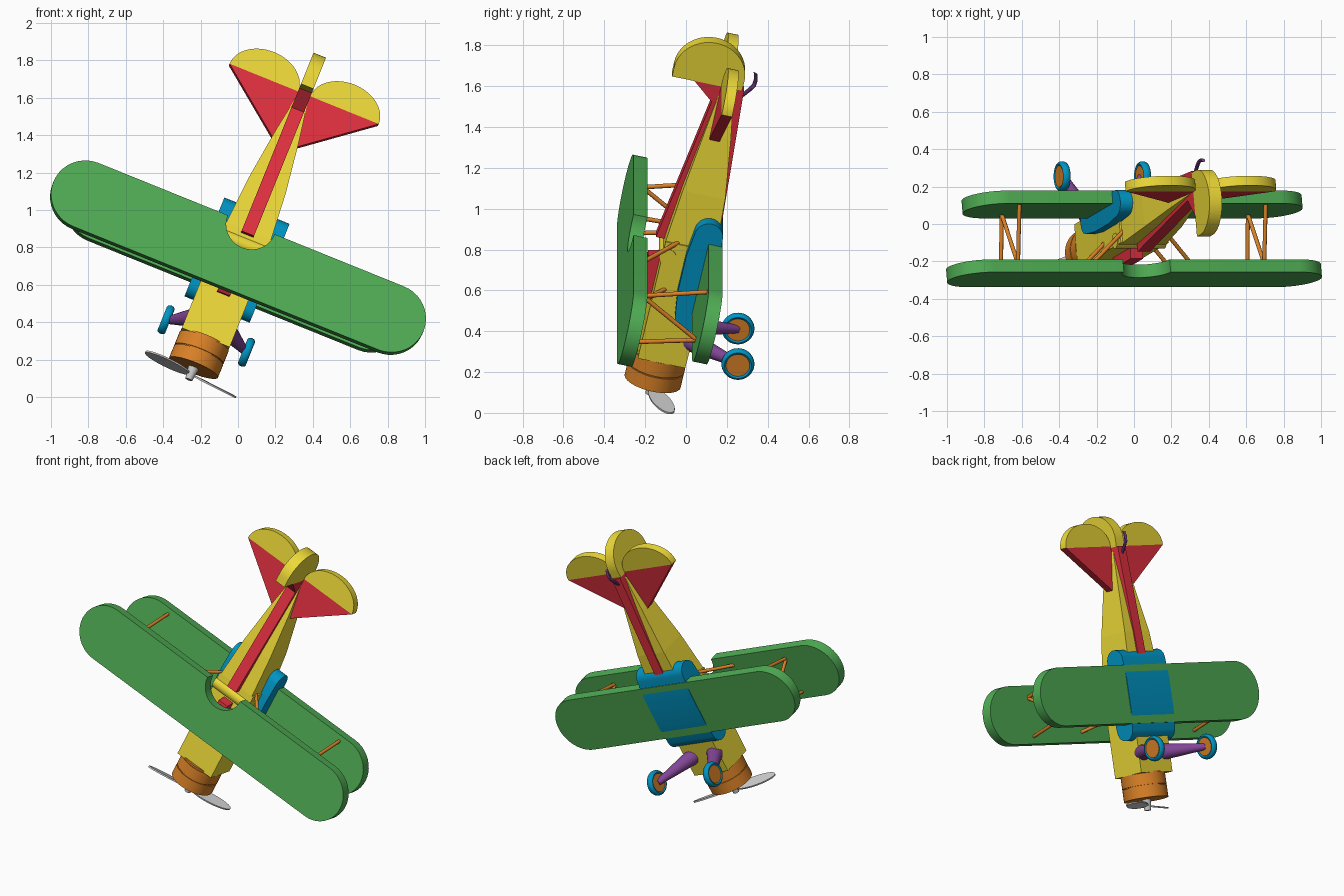
import bpy, bmesh
from math import sin, cos, pi, radians
from mathutils import Vector, Matrix

if "Cube" in bpy.data.objects:
    bpy.data.objects.remove(bpy.data.objects["Cube"])

# Local frame: X = span, Y = towards tail, Z = plane's up; the plane dives nose-down
ROLL, PITCH = radians(22), radians(12.5)
h = Vector((sin(ROLL), 0, cos(ROLL)))
s = Vector((cos(ROLL), 0, -sin(ROLL)))
t = h * cos(PITCH) + Vector((0, sin(PITCH), 0))
u = s.cross(t)
POSE = Matrix.Translation((0, 0, 0.745)) @ Matrix((s, t, u)).transposed().to_4x4()

COLORS = {"yellow": (0.85, 0.7, 0.04, 1), "red": (0.75, 0.03, 0.05, 1),
          "green": (0.08, 0.42, 0.09, 1), "blue": (0.0, 0.3, 0.55, 1),
          "orange": (0.7, 0.22, 0.02, 1), "purple": (0.22, 0.06, 0.3, 1)}
MATS = {}
for k, c in COLORS.items():
    MATS[k] = bpy.data.materials.new(k)
    MATS[k].diffuse_color = c


def finish(name, bm, color, smooth=True):
    bmesh.ops.recalc_face_normals(bm, faces=bm.faces)
    me = bpy.data.meshes.new(name)
    bm.to_mesh(me)
    bm.free()
    ob = bpy.data.objects.new(name, me)
    bpy.context.collection.objects.link(ob)
    ob.matrix_world = POSE
    if color:
        me.materials.append(MATS[color])
    if smooth:
        bpy.ops.object.select_all(action='DESELECT')
        ob.select_set(True)
        bpy.context.view_layer.objects.active = ob
        bpy.ops.object.shade_smooth_by_angle(angle=radians(35))
    return ob


def loft(name, rings, color, smooth=True):
    bm = bmesh.new()
    vs = [[bm.verts.new(p) for p in r] for r in rings]
    n = len(vs[0])
    for a, b in zip(vs, vs[1:]):
        for i in range(n):
            bm.faces.new((a[i], a[(i + 1) % n], b[(i + 1) % n], b[i]))
    bm.faces.new(vs[0])
    bm.faces.new(vs[-1])
    return finish(name, bm, color, smooth)


def side(name, pts, x0, x1, color):
    """(tail, up) profile extruded across the span"""
    return loft(name, [[(x, p[0], p[1]) for p in pts] for x in (x0, x1)], color)


def plan(name, pts, z0, z1, color):
    """(span, tail) outline extruded upwards"""
    return loft(name, [[(p[0], p[1], z) for p in pts] for z in (z0, z1)], color)


def rod(name, p, q, r0, r1, color, n=16):
    p, q = Vector(p), Vector(q)
    d = (q - p).normalized()
    e = d.orthogonal().normalized()
    f = d.cross(e)
    ang = [2 * pi * i / n for i in range(n)]
    return loft(name, [[c + (e * cos(a) + f * sin(a)) * r for a in ang]
                       for c, r in ((p, r0), (q, r1))], color)


def arc(cx, cy, rx, ry, a0, a1, n=20):
    return [(cx + rx * cos(radians(a0 + (a1 - a0) * i / n)),
             cy + ry * sin(radians(a0 + (a1 - a0) * i / n))) for i in range(n + 1)]


# Wings: upper one has a round notch in the trailing edge
tips_r = lambda A, y: arc(A, y, 0.187, 0.187, -90, 90)
tips_l = lambda A, y: arc(-A, y, 0.187, 0.187, 90, 270)
notch = arc(0, 0.13, 0.135, 0.135, 0, -180)
plan("upper_wing", tips_r(0.88, -0.057) + notch + tips_l(0.88, -0.057), 0.222, 0.292, "green")
plan("lower_wing", tips_r(0.78, -0.004) + tips_l(0.78, -0.004), -0.143, -0.073, "green")

# Blue wing-root fairing
fair = arc(0.22, -0.065, 0.07, 0.07, -80, 80, 14) + [(0.1, 0.02), (-0.1, 0.02)] \
    + arc(-0.22, -0.065, 0.07, 0.07, 100, 260, 14) + [(-0.1, -0.147), (0.1, -0.147)]
side("wing_root_fairing", fair, -0.188, 0.188, "blue")

# Fuselage: square front box tapering to a thin tail
stations = [(-0.5, 0.138, -0.107, 0.131), (0.13, 0.138, -0.12, 0.131), (0.13, 0.128, -0.12, 0.131),
            (0.4, 0.108, -0.108, 0.105), (0.7, 0.07, -0.07, 0.065), (0.95, 0.03, -0.03, 0.03)]
loft("fuselage", [[(-w, y, lo), (w, y, lo), (w, y, hi), (-w, y, hi)]
                  for y, w, lo, hi in stations], "yellow", False)
rod("cockpit_roll", (-0.142, 0.054, 0.104), (0.142, 0.054, 0.104), 0.042, 0.042, "yellow", 24)

# Red spine, forward hump, fin and keel
side("spine_and_fin", [(0.105, 0.08), (0.105, 0.174), (0.86, 0.062), (0.95, 0.168), (0.95, 0.0), (0.7, 0.0)],
     -0.036, 0.036, "red")
side("forward_hump", [(-0.245, 0.1), (-0.245, 0.155), (-0.2, 0.19), (0.0, 0.19), (0.02, 0.1)],
     -0.036, 0.036, "red")
side("keel", [(0.22, -0.09), (0.25, -0.125), (0.95, -0.08), (0.95, 0.0)], -0.034, 0.034, "red")

# Tail surfaces
plan("stabilizer", [(-0.05, 0.66), (0.05, 0.66), (0.43, 0.96), (-0.43, 0.96)], -0.018, 0.034, "red")
for m, n in ((-1, "left"), (1, "right")):
    plan(n + "_elevator", arc(m * 0.232, 0.96, 0.198, 0.15, 0, 180, 28), -0.018, 0.034, "yellow")
side("rudder", [(0.95, -0.07)] + arc(1.0, 0.105, 0.168, 0.176, -90, 90, 28) + [(0.95, 0.28)],
     -0.036, 0.036, "yellow")

# Tail skid
skid = [(0.9, -0.07), (0.945, -0.105), (0.975, -0.124), (1.01, -0.127), (1.04, -0.118)]
loft("tail_skid", [[(0.01 * cos(a), y + 0.003 * sin(a), z + 0.01 * sin(a))
                    for a in [2 * pi * i / 10 for i in range(10)]] for y, z in skid], "purple")

# Engine in two bands with a thin groove
rod("engine_core", (0, -0.49, 0.022), (0, -0.64, 0.022), 0.134, 0.134, "orange", 40)
rod("engine_rear_band", (0, -0.5, 0.022), (0, -0.574, 0.022), 0.141, 0.141, "orange", 40)
rod("engine_front_band", (0, -0.58, 0.022), (0, -0.655, 0.022), 0.141, 0.141, "orange", 40)

# Propeller with two pitched elliptical blades
rod("propeller_hub", (0, -0.65, 0.022), (0, -0.725, 0.022), 0.03, 0.02, None)
for m, n in ((-1, "left"), (1, "right")):
    along = Vector((m * cos(radians(21)), 0, -m * sin(radians(21))))
    nrm = Vector((sin(radians(21)), 0, cos(radians(21))))
    chord = nrm * cos(radians(15)) - Vector((0, m * sin(radians(15)), 0))
    thick = along.cross(chord) * 0.005
    mid = Vector((0, -0.695, 0.022)) + along * 0.15
    oval = [mid + along * x + chord * y for x, y in arc(0, 0, 0.14, 0.045, 0, 345, 23)]
    loft(n + "_propeller_blade", [[p + thick * k for p in oval] for k in (-1, 1)], None)

for m, n in ((-1, "left"), (1, "right")):
    # Landing gear
    rod(n + "_gear_leg", (m * 0.08, -0.37, -0.07), (m * 0.225, -0.386, -0.345), 0.055, 0.02, "purple", 24)
    bm = bmesh.new()
    ring = [(r, x) for r, x in arc(0.067, 0, 0.014, 0.022, 0, 330, 11)]
    vs = [[bm.verts.new((m * 0.232 + x, -0.386 + r * cos(a), -0.346 + r * sin(a))) for r, x in ring]
          for a in [2 * pi * i / 40 for i in range(40)]]
    for i in range(40):
        for j in range(12):
            k, l = (i + 1) % 40, (j + 1) % 12
            bm.faces.new((vs[i][j], vs[i][l], vs[k][l], vs[k][j]))
    finish(n + "_tire", bm, "blue")
    rod(n + "_wheel_disc", (m * 0.214, -0.386, -0.346), (m * 0.25, -0.386, -0.346), 0.058, 0.058, "orange", 32)
    # N-shaped wing struts and cabane struts
    x = m * 0.71
    for part, p, q in (
            ("rear_strut", (x, 0.053, 0.23), (x, 0.143, -0.08)),
            ("diagonal_strut", (x, 0.053, 0.23), (x, -0.117, -0.08)),
            ("front_strut", (x, -0.197, 0.23), (x, -0.117, -0.08)),
            ("rear_cabane", (m * 0.285, 0.06, 0.23), (m * 0.09, 0.145, 0.04)),
            ("front_cabane", (m * 0.285, -0.18, 0.23), (m * 0.09, -0.1, 0.04))):
        rod(n + "_" + part, p, q, 0.011, 0.011, "orange", 12)

for m in bpy.data.materials:
    if m.users and not m.is_grease_pencil:
        m.use_nodes = True
        m.node_tree.nodes["Principled BSDF"].inputs["Base Color"].default_value = m.diffuse_color
